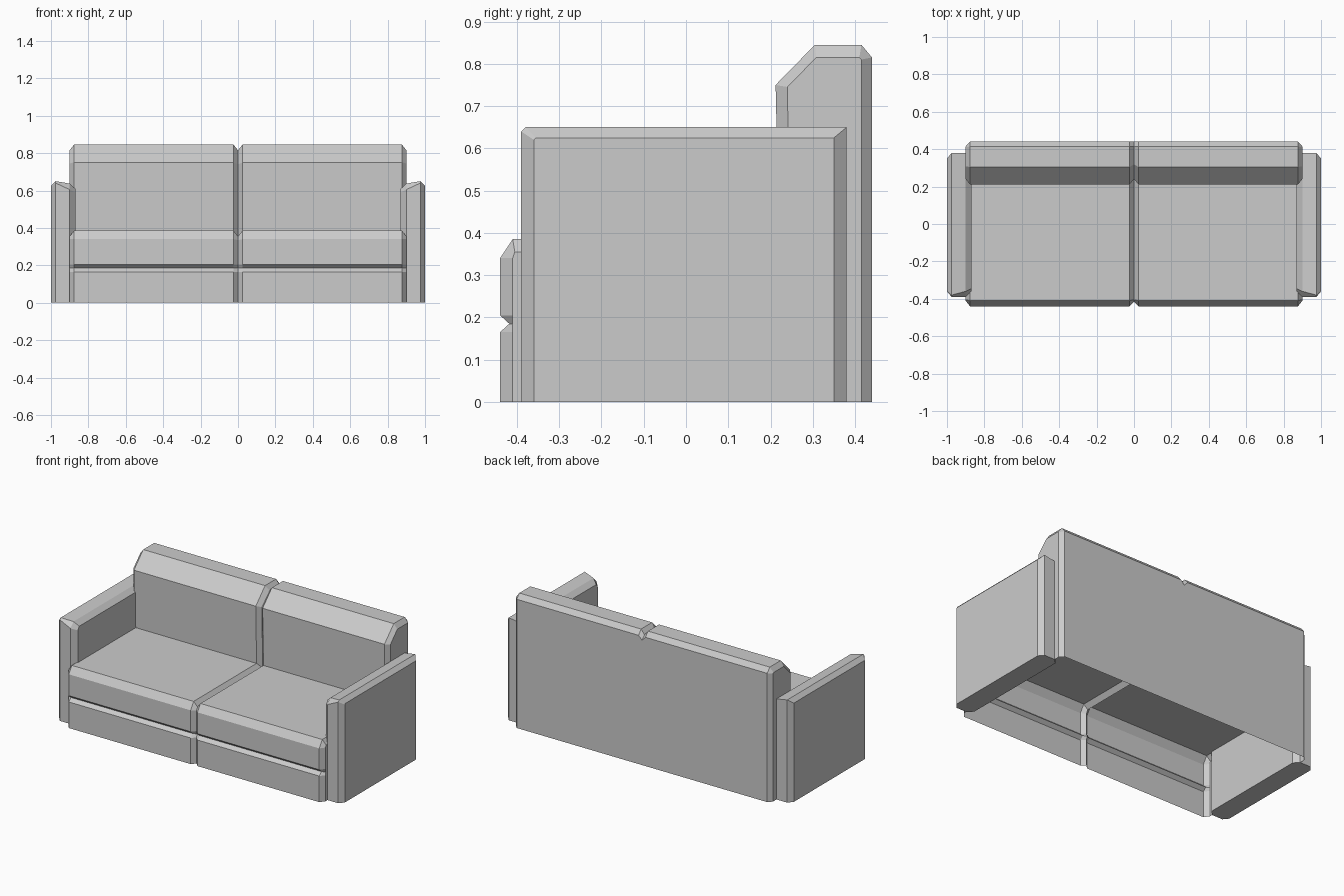
import bpy, bmesh

if "Cube" in bpy.data.objects:
    bpy.data.objects.remove(bpy.data.objects["Cube"])


def loft(name, rings, cap_start=True, cap_end=True, closed=True):
    """Skin a list of (x, [(y, z), ...]) sections; open loops leave the underside open."""
    bm = bmesh.new()
    loops = [[bm.verts.new((x, y, z)) for y, z in prof] for x, prof in rings]
    n = len(loops[0])
    for a, b in zip(loops, loops[1:]):
        for i in range(n if closed else n - 1):
            j = (i + 1) % n
            bm.faces.new((a[i], a[j], b[j], b[i]))
    if cap_start:
        bm.faces.new(loops[0])
    if cap_end:
        bm.faces.new(loops[-1])
    bmesh.ops.recalc_face_normals(bm, faces=bm.faces)
    me = bpy.data.meshes.new(name)
    bm.to_mesh(me)
    bm.free()
    ob = bpy.data.objects.new(name, me)
    bpy.context.collection.objects.link(ob)
    return ob


# Body side profile: base front, crease, seat cushion, backrest, rear panel
full = [(-.44, 0), (-.44, .165), (-.418, .185), (-.44, .205), (-.44, .34),
        (-.41, .385), (.22, .385), (.212, .75), (.305, .845), (.415, .845),
        (.44, .815), (.44, 0)]
# Inset profile for the chamfered outer ends
end = [(-.41, 0), (-.41, .165), (-.41, .185), (-.41, .205), (-.41, .34),
       (-.405, .355), (.245, .355), (.24, .745), (.308, .815), (.41, .815),
       (.415, .81), (.415, 0)]
# Inset profile for the centre seam; the rear panel stays flat
seam = [(-.415, 0), (-.415, .165), (-.41, .185), (-.415, .205), (-.415, .335),
        (-.405, .355), (.245, .355), (.24, .74), (.318, .815), (.415, .815),
        (.44, .79), (.44, 0)]

# Seat and backrest shell, open underneath
loft("seat_and_backrest",
     [(-.9, end), (-.877, full), (-.024, full), (0, seam),
      (.024, full), (.877, full), (.9, end)], closed=False)


def arm_section(front, corner_z, corner_y, top, back):
    return [(front, 0), (front, corner_z), (corner_y, top), (back, top), (back, 0)]


# Armrests: chamfered slabs with tops sloping inward
for side, name in ((-1, "left_armrest"), (1, "right_armrest")):
    loft(name, [
        (side * .87, arm_section(-.36, .59, -.345, .61, .35)),
        (side * .9, arm_section(-.39, .605, -.36, .637, .38)),
        (side * .975, arm_section(-.39, .64, -.38, .65, .38)),
        (side * 1.0, arm_section(-.36, .62, -.355, .625, .35)),
    ])
